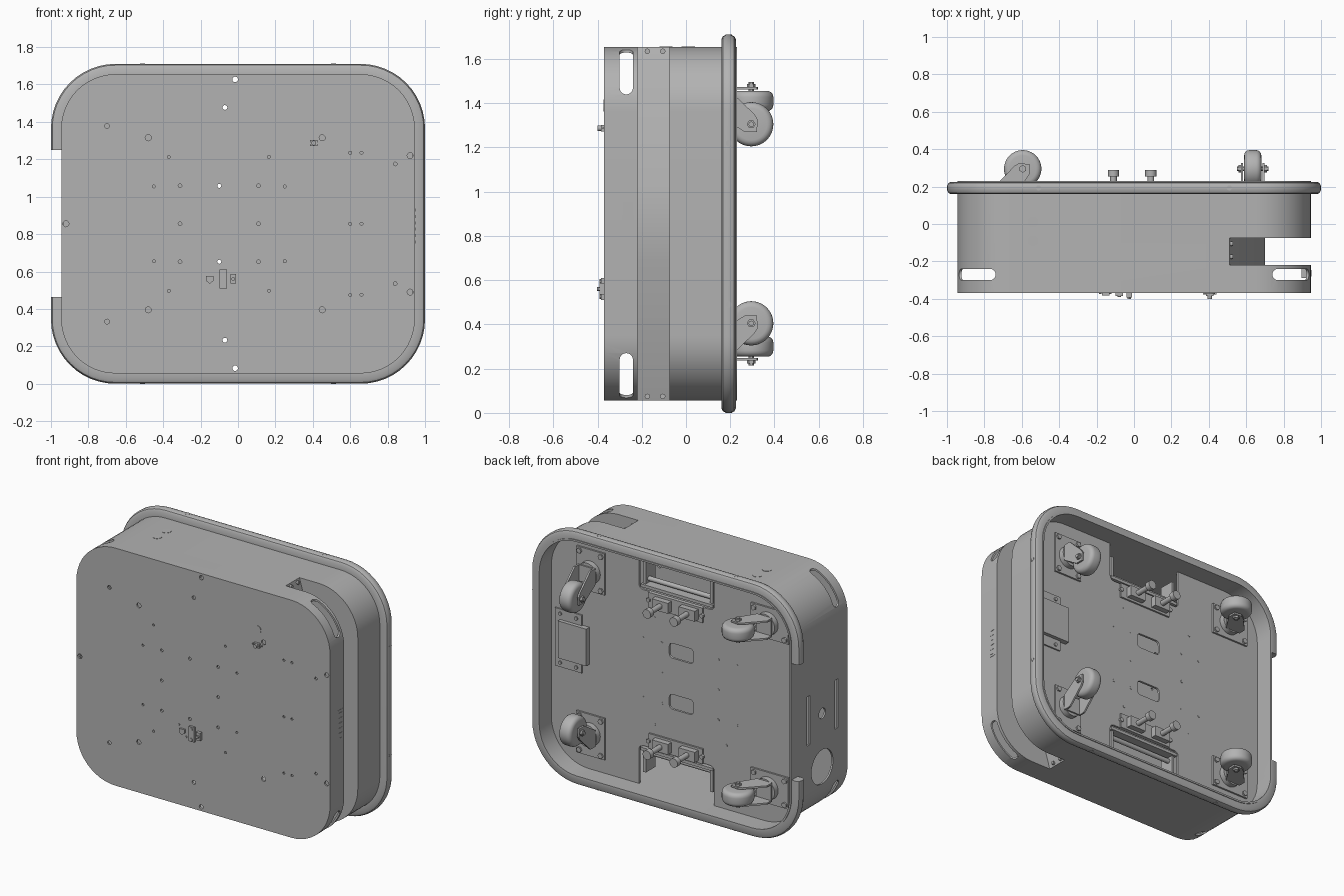
import bpy, bmesh
from math import sin, cos, pi, radians
from mathutils import Matrix

if "Cube" in bpy.data.objects:
    bpy.data.objects.remove(bpy.data.objects["Cube"])

ZC = 0.855          # height of the horizontal mirror line
HX, HZ, RAD = 0.945, 0.80, 0.29
GREY = bpy.data.materials.new("dark_grey")
GREY.diffuse_color = (.45, .45, .45, 1)
GREY.use_nodes = True
GREY.node_tree.nodes["Principled BSDF"].inputs["Base Color"].default_value = GREY.diffuse_color


def finish(name, bm):
    bmesh.ops.recalc_face_normals(bm, faces=bm.faces)
    me = bpy.data.meshes.new(name)
    bm.to_mesh(me)
    bm.free()
    me.materials.append(GREY)
    ob = bpy.data.objects.new(name, me)
    bpy.context.scene.collection.objects.link(ob)
    return ob


def box(bm, x0, x1, y0, y1, z0, z1):
    m = Matrix.Translation(((x0 + x1) / 2, (y0 + y1) / 2, (z0 + z1) / 2)) @ \
        Matrix.Diagonal((x1 - x0, y1 - y0, z1 - z0, 1))
    bmesh.ops.create_cube(bm, size=1, matrix=m)


def cyl(bm, c, r, length, axis='Y', seg=24):
    rot = {'X': Matrix.Rotation(pi / 2, 4, 'Y'), 'Y': Matrix.Rotation(pi / 2, 4, 'X'),
           'Z': Matrix()}[axis]
    bmesh.ops.create_cone(bm, cap_ends=True, segments=seg, radius1=r, radius2=r,
                          depth=length, matrix=Matrix.Translation(c) @ rot)


def prism(bm, pts, t0, t1, axis='Y'):
    at = (lambda p, t: (p[0], t, p[1])) if axis == 'Y' else (lambda p, t: (p[0], p[1], t))
    a, b = [[bm.verts.new(at(p, t)) for p in pts] for t in (t0, t1)]
    n = len(pts)
    bm.faces.new(a)
    bm.faces.new(b)
    for i in range(n):
        bm.faces.new((a[i], a[(i + 1) % n], b[(i + 1) % n], b[i]))


def rounded(hx, hz, r, cx=0, cz=ZC, seg=12):
    pts = []
    for k, (sx, sz) in enumerate([(1, 1), (-1, 1), (-1, -1), (1, -1)]):
        for i in range(seg + 1):
            a = (k + i / seg) * pi / 2
            pts.append((cx + sx * (hx - r) + r * cos(a), cz + sz * (hz - r) + r * sin(a)))
    return pts


# Sweep of an (inset, y) profile round the body outline
def loft(bm, profile, closed=False):
    rings = []
    for d, y in profile:
        rings.append([bm.verts.new((x, y, z)) for x, z in rounded(HX - d, HZ - d, RAD - d)])
    n = len(rings[0])
    for k in range(len(rings) if closed else len(rings) - 1):
        a, b = rings[k], rings[(k + 1) % len(rings)]
        for i in range(n):
            bm.faces.new((a[i], a[(i + 1) % n], b[(i + 1) % n], b[i]))
    if not closed:
        bm.faces.new(rings[0])
        bm.faces.new(rings[-1])


def cut(ob, build, op='DIFFERENCE'):
    tool = make("cutter", build)
    tool.hide_render = True
    mod = ob.modifiers.new("cut", 'BOOLEAN')
    mod.operation, mod.object, mod.solver = op, tool, 'EXACT'
    bpy.context.view_layer.objects.active = ob
    bpy.ops.object.modifier_apply(modifier=mod.name)
    bpy.data.objects.remove(tool)


def make(name, build):
    bm = bmesh.new()
    build(bm)
    return finish(name, bm)


# Hollow outer shell, open at the back, with a bumper broken on the left side
shell = make("body_shell", lambda bm: loft(bm, [(0, -.37), (0, .23), (.012, .23), (.012, -.358)]))
bumper = make("bumper", lambda bm: loft(bm, [
    (.004, .16), (-.035, .16), (-.048, .167), (-.055, .182), (-.055, .203),
    (-.048, .218), (-.035, .225), (.004, .225)], True))
cut(bumper, lambda bm: box(bm, -1.2, -.9, .11, .5, .465, 1.25))

# Sensor groove along the right side
def groove(g, bm):
    pts = [(1.2, -.1), (1.2, 1.8), (.51 - g, 1.8), (.51 - g, 1.655), (.7 - g, 1.03),
           (.7 - g, .685), (.51 - g, .055), (.51 - g, -.1)]
    prism(bm, pts, -.22 - g, -.075 + g)

cut(shell, lambda bm: groove(0, bm))
liner = make("groove_liner", lambda bm: loft(bm, [(.003, -.3), (.003, 0)]))
cut(liner, lambda bm: groove(.012, bm), 'INTERSECT')
cut(liner, lambda bm: groove(0, bm))

# Curved slots round the four corners
for sx in (1, -1):
    for sz in (1, -1):
        def span(a, b):
            return sorted((a, b))
        z = lambda v: ZC + sz * (v - ZC)
        cut(shell, lambda bm: box(bm, *span(sx * .77, sx * 1.1), -.3, -.24, *span(z(1.47), z(1.8))))
        cut(shell, lambda bm: cyl(bm, (sx * .97, -.27, z(1.47)), .0301, .2, 'X'))
        cut(shell, lambda bm: cyl(bm, (sx * .77, -.27, z(1.68)), .0301, .2, 'Z'))

# Openings in the left wall
def left_holes(bm):
    for y in (.045, -.25):
        box(bm, -1.1, -.85, y - .016, y + .016, .63, .96)
    cyl(bm, (-.95, -.1, .79), .035, .2, 'X')
    cyl(bm, (-.95, -.1, .43), .115, .2, 'X', 40)
cut(shell, left_holes)

# Front plate holes, mirrored top to bottom
HOLES = [(-.7, .523, .013), (-.48, .46, .016), (.45, .46, .016), (-.015, .772, .015),
         (-.07, .622, .013), (.92, .365, .016), (.84, .32, .01), (.6, .38, .008),
         (.66, .38, .008), (-.37, .358, .008), (.165, .358, .008), (-.45, .2, .008),
         (-.31, .203, .01), (-.1, .203, .011), (.11, .203, .01), (.25, .2, .008),
         (-.92, 0, .016), (-.31, 0, .01), (.11, 0, .01), (.6, 0, .008), (.66, 0, .008)]
SPOTS = [(x, ZC + s * d, r) for x, d, r in HOLES for s in ((1, -1) if d else (1,))]
cut(shell, lambda bm: [cyl(bm, (x, -.37, z), r, .06, 'Y', 12) for x, z, r in SPOTS])

# Chassis plate inside the shell
plate = make("chassis_plate", lambda bm: loft(bm, [(.008, .085), (.008, .1)]))
for s in (1, -1):
    cut(plate, lambda bm: prism(bm, rounded(.28, .25, .03, 0, ZC + s * .775, 4), 0, .2))
    cut(plate, lambda bm: prism(bm, rounded(.09, .05, .025, -.035, ZC + s * .172, 4), 0, .2))

def rivets(bm):
    for x, z, r in SPOTS:
        if abs(x) < .5 and abs(z - ZC) < .4 and abs(x + .1) > .02:
            cyl(bm, (x, .1, z), .009, .004, 'Y', 10)
make("chassis_rivets", rivets)

# Swivel casters: built with the wheel offset along local x, then turned
def caster(name, px, pz, angle):
    place = Matrix.Translation((px, 0, pz)) @ Matrix.Rotation(angle, 4, 'Y')

    def frame(bm):
        box(bm, -.15, .13, .1, .112, -.105, .105)
        for x in (-.125, .105):
            for z in (-.08, .08):
                cyl(bm, (x, .115, z), .018, .016, 'Y', 6)
        cyl(bm, (0, .13, 0), .075, .04, 'Y', 32)
        box(bm, -.055, .055, .148, .16, -.064, .064)
        for z in (-.064, .052):
            prism(bm, [(-.055, .148), (.055, .148), (.13, .265), (.13, .32), (.075, .325),
                       (.05, .31), (-.055, .2)], z, z + .012, 'Z')
        cyl(bm, (.095, .295, 0), .012, .17, 'Z', 12)
        for z in (-.07, .07):
            cyl(bm, (.095, .295, z), .02, .014, 'Z', 6)

    def wheel(bm):
        cyl(bm, (.095, .295, 0), .1, .092, 'Z', 40)
        rim = [e for e in bm.edges if abs(e.verts[0].co.z - e.verts[1].co.z) < .001]
        bmesh.ops.bevel(bm, geom=rim, offset=.028, segments=4, profile=.5, affect='EDGES')

    for part, build in (("frame", frame), ("wheel", wheel)):
        make(f"{name}_caster_{part}", build).matrix_world = place

for s, tag in ((1, "upper"), (-1, "lower")):
    caster(tag + "_right", .635, ZC + s * .545, s * pi / 2)
    caster(tag + "_left", -.69, ZC + s * .555, 0)

    # Knob brackets beside the chassis notches
    def bracket(bm):
        zc = ZC + s * .475
        box(bm, -.2, .2, .1, .112, zc - .05, zc + .05)
        for x in (-.11, .09):
            box(bm, x - .06, x + .06, .112, .15, zc - .035, zc + .035)
            cyl(bm, (x, .2, zc), .018, .12)
            cyl(bm, (x, .272, zc), .03, .036)
        for x in (-.2, .2):
            cyl(bm, (x, .115, zc), .015, .015, 'Y', 6)
        zb = ZC + s * .55
        box(bm, -.27, .27, .03, .1, zb - .01, zb + .01)
        for x in (-.26, .24):
            box(bm, x, x + .02, -.02, .085, ZC + s * .63 - .08, ZC + s * .63 + .08)
        cyl(bm, (0, .05, ZC + s * .585), .016, .5, 'X', 16)
    make(tag + "_knob_bracket", bracket)

# Control box and flange on the right of the chassis
def control_box(bm):
    box(bm, .65, .86, .1, .135, .77, 1.02)
    box(bm, .70, .90, .1, .11, .70, 1.09)
    for z in (.73, 1.06):
        for x in (.74, .86):
            cyl(bm, (x, .112, z), .012, .012, 'Y', 10)
make("control_box", control_box)

# Vent block on the right front wall
def vent(bm):
    box(bm, .895, .947, -.288, -.238, .735, .955)
    for i in range(6):
        box(bm, .93, .949, -.28, -.246, .75 + i * .034, .766 + i * .034)
make("side_vent", vent)

# Small connectors on the front
def connectors(bm):
    box(bm, -.098, -.058, -.385, -.365, .51, .61)
    for z in (.525, .595):
        cyl(bm, (-.078, -.386, z), .01, .008, 'Y', 10)
    box(bm, -.04, -.01, -.392, -.365, .535, .588)
    cyl(bm, (-.025, -.395, .56), .01, .014, 'Y', 12)
    prism(bm, [(-.17, .575), (-.132, .575), (-.132, .55), (-.151, .535), (-.17, .55)], -.383, -.365)
    for p in ((-.18, .595), (-.125, .525)):
        cyl(bm, (p[0], -.37, p[1]), .006, .01, 'Y', 8)
    cyl(bm, (.405, -.368, 1.39), .027, .012)
    box(bm, .385, .425, -.385, -.365, 1.272, 1.302)
    box(bm, .37, .44, -.378, -.365, 1.283, 1.291)
    cyl(bm, (.405, -.39, 1.287), .013, .02, 'Y', 16)
make("front_connectors", connectors)

# Buttons on top and bumper / groove screws
def buttons(bm):
    for y in (.01, -.09):
        cyl(bm, (-.54, y, 1.653), .03, .008, 'Z')
make("top_buttons", buttons)

def screws(bm):
    for s in (1, -1):
        for x in (-.51, .51):
            cyl(bm, (x, .193, ZC + s * .853), .014, .006, 'Z', 12)
        cyl(bm, (.998, .193, ZC + s * .365), .014, .006, 'X', 12)
        for y in (-.175, -.105):
            cyl(bm, (.518, y, ZC + s * .78), .012, .02, 'X', 12)
make("edge_screws", screws)

bpy.ops.object.select_all(action='SELECT')
bpy.ops.object.shade_smooth_by_angle(angle=radians(30))
